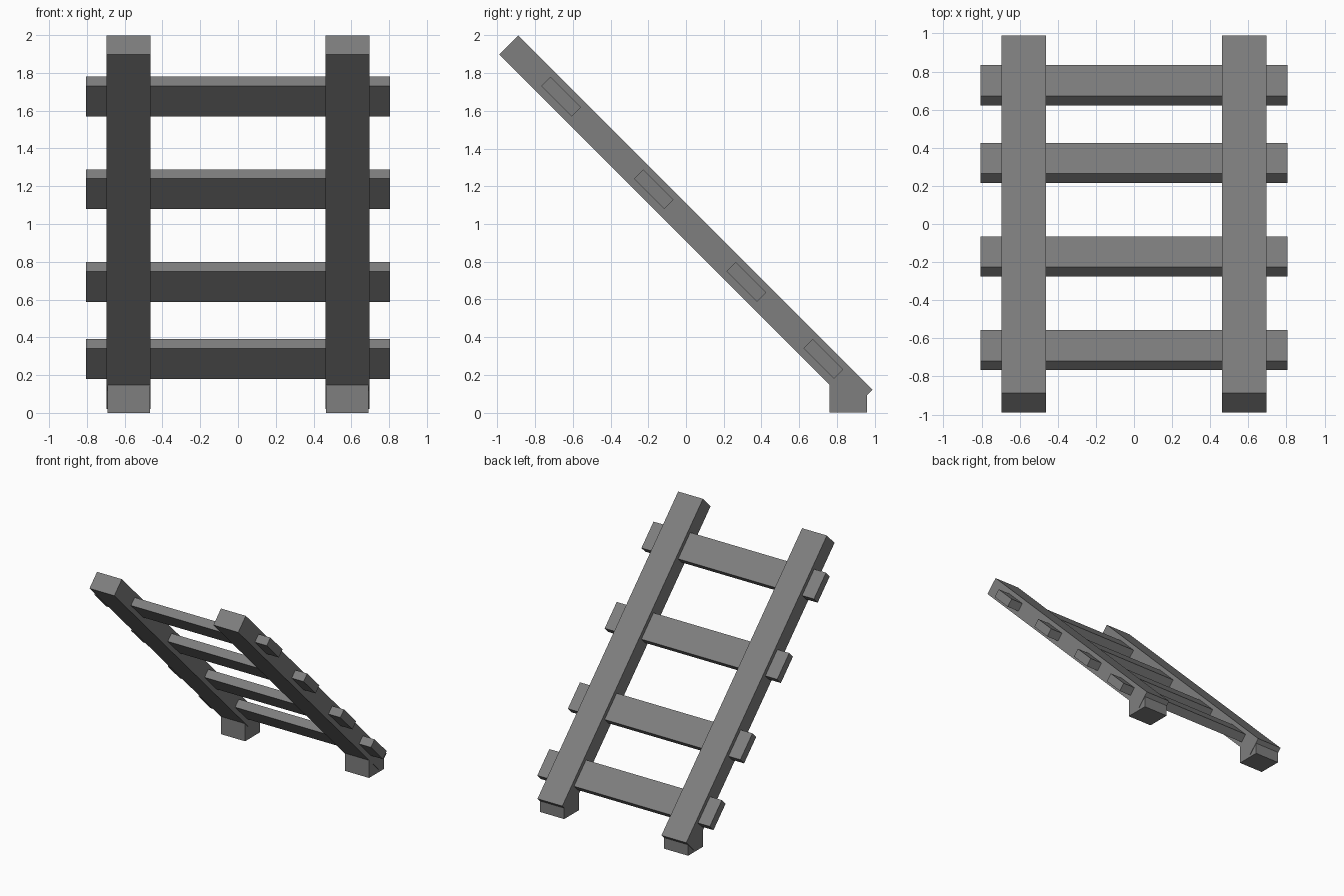
import bpy
import bmesh
import math

cube = bpy.data.objects.get("Cube")
if cube:
    bpy.data.objects.remove(cube, do_unlink=True)

# Single flat grey for the whole ladder
grey = bpy.data.materials.new("grey")
grey.use_nodes = True
colour = (0.21, 0.21, 0.21, 1.0)
grey.diffuse_color = colour
grey.node_tree.nodes["Principled BSDF"].inputs["Base Color"].default_value = colour

TILT = -math.pi / 4    # ladder leans at 45 degrees


def box(name, size, centre, tilt=0.0):
    """Flat-shaded box, optionally tilted about x."""
    bm = bmesh.new()
    bmesh.ops.create_cube(bm, size=1.0)
    bmesh.ops.scale(bm, vec=size, verts=bm.verts)
    mesh = bpy.data.meshes.new(name)
    bm.to_mesh(mesh)
    bm.free()
    mesh.materials.append(grey)
    obj = bpy.data.objects.new(name, mesh)
    obj.location = centre
    obj.rotation_euler.x = tilt
    bpy.context.collection.objects.link(obj)
    return obj


# Side rails, each with an upright block foot at its low end
for side, sign in (("left", 1), ("right", -1)):
    x = sign * 0.579
    box(f"{side}_rail", (0.232, 2.655, 0.143), (x, 0, 1.01), TILT)
    box(f"{side}_foot", (0.226, 0.20, 0.15), (x, 0.86, 0.075))

# Flat rungs running through both rails
for i, z in enumerate((0.285, 0.693, 1.184, 1.675), 1):
    box(f"rung_{i}", (1.612, 0.228, 0.07), (0, 1.013 - z, z), TILT)
